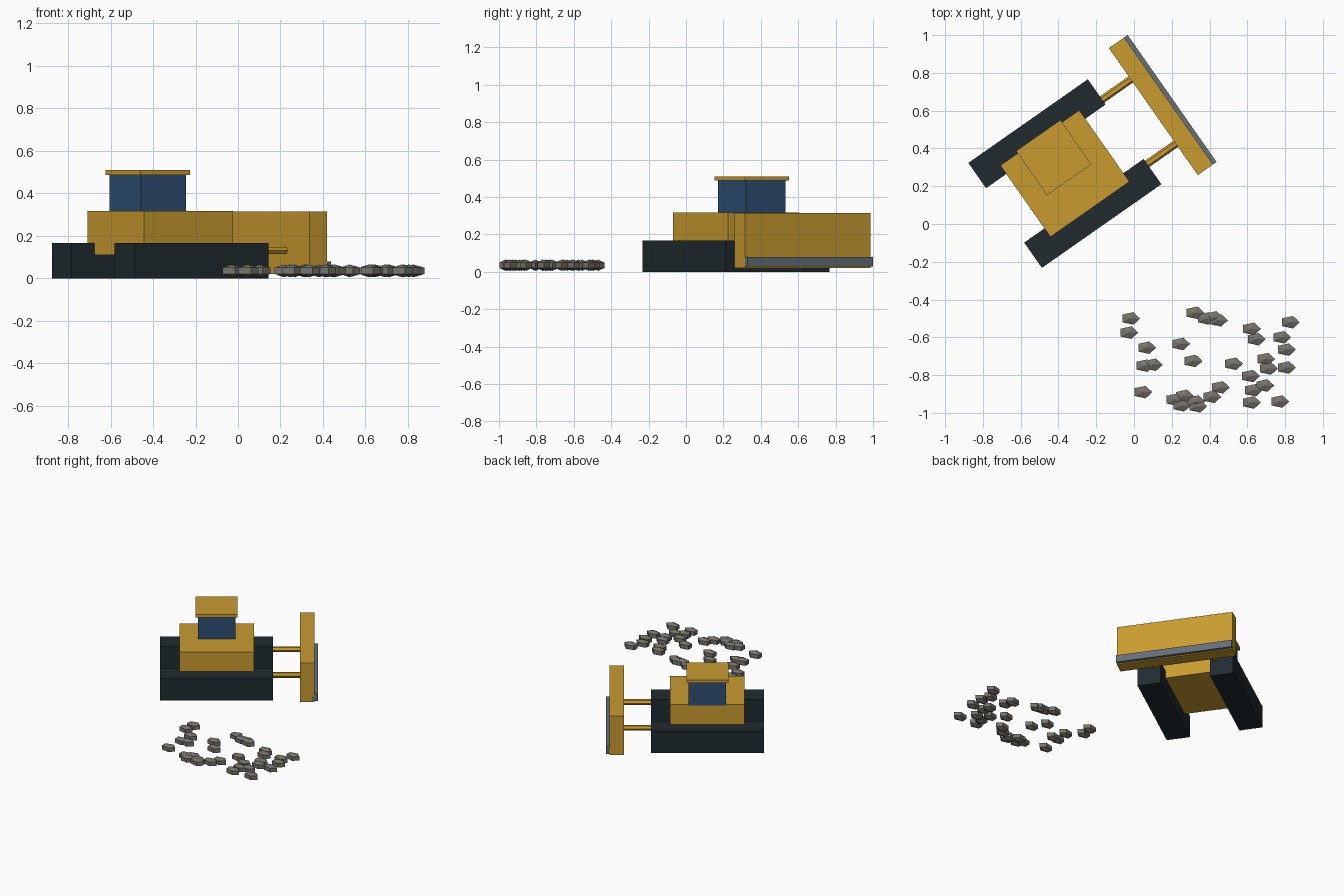
import bpy, bmesh, math
from mathutils import Matrix, Vector

if "Cube" in bpy.data.objects:
    bpy.data.objects.remove(bpy.data.objects["Cube"])


def material(name, rgb):
    m = bpy.data.materials.new(name)
    m.diffuse_color = (*rgb, 1)
    m.use_nodes = True
    m.node_tree.nodes["Principled BSDF"].inputs["Base Color"].default_value = m.diffuse_color
    return m


YELLOW = material("yellow_paint", (0.58, 0.33, 0.03))
BLACK = material("black_rubber", (0.015, 0.024, 0.03))
GLASS = material("blue_glass", (0.03, 0.08, 0.18))
STEEL = material("steel", (0.13, 0.16, 0.18))
STONE = material("stone", (0.18, 0.17, 0.15))

# The vehicle frame: local x points to the blade, turned 35 degrees
FRAME = Matrix.Translation((-0.366, 0.267, 0)) @ Matrix.Rotation(math.radians(35), 4, 'Z')


def add_object(name, bm, mat, matrix):
    me = bpy.data.meshes.new(name)
    bm.to_mesh(me)
    bm.free()
    me.materials.append(mat)
    ob = bpy.data.objects.new(name, me)
    ob.matrix_world = matrix
    bpy.context.collection.objects.link(ob)
    return ob


def box(name, lo, hi, mat):
    lo, hi = Vector(lo), Vector(hi)
    bm = bmesh.new()
    bmesh.ops.create_cube(bm, size=1, matrix=Matrix.Translation((lo + hi) / 2)
                          @ Matrix.Diagonal((*(hi - lo), 1)))
    return add_object(name, bm, mat, FRAME)


# Body, cab and roof
box("body", (-0.255, -0.231, 0.11), (0.255, 0.231, 0.316), YELLOW)
box("cab", (-0.129, -0.026, 0.31), (0.129, 0.232, 0.49), GLASS)
box("roof", (-0.143, -0.04, 0.487), (0.143, 0.246, 0.51), YELLOW)

# Blade with cutting edge
box("blade", (0.572, -0.41, 0.02), (0.67, 0.41, 0.314), YELLOW)
box("cutting_edge", (0.655, -0.41, 0.027), (0.693, 0.41, 0.08), STEEL)

# Tracks and push arms on both sides
for side, s in (("left", 1), ("right", -1)):
    inner, outer = sorted((s * 0.176, s * 0.339))
    box(side + "_track", (-0.386, inner, 0), (0.386, outer, 0.166), BLACK)
    bm = bmesh.new()
    bmesh.ops.create_cone(bm, cap_ends=True, segments=6, radius1=0.02, radius2=0.02, depth=0.33,
                          matrix=Matrix.Translation((0.425, s * 0.208, 0.131))
                          @ Matrix.Rotation(math.pi / 2, 4, 'Y'))
    add_object(side + "_push_arm", bm, YELLOW, FRAME)

# Scattered five-sided rocks, all sharing one shape
ROCKS = [(-.02, -.50), (-.03, -.575), (.065, -.655), (.055, -.75), (.10, -.745), (.045, -.89),
         (.245, -.635), (.31, -.725), (.32, -.47), (.38, -.50), (.42, -.495), (.445, -.51),
         (.525, -.74), (.62, -.555), (.645, -.61), (.825, -.52), (.78, -.60), (.805, -.665),
         (.695, -.715), (.71, -.765), (.805, -.76), (.615, -.805), (.69, -.855), (.63, -.88),
         (.62, -.945), (.77, -.94), (.455, -.865), (.41, -.915), (.215, -.93), (.265, -.91),
         (.25, -.96), (.325, -.94), (.335, -.965)]
for i, (x, y) in enumerate(ROCKS):
    bm = bmesh.new()
    bmesh.ops.create_uvsphere(bm, u_segments=5, v_segments=3, radius=1)
    # Turn the shape so that one corner points along +x
    tip = max(bm.verts, key=lambda v: v.co.x ** 2 + v.co.y ** 2).co
    turn = Matrix.Rotation(-math.atan2(tip.y, tip.x), 4, 'Z')
    bm.transform(Matrix.Diagonal((0.06, 0.04, 0.03, 1)) @ turn)
    add_object(f"rock_{i + 1:02d}", bm, STONE, Matrix.Translation((x, y, 0.035)))
